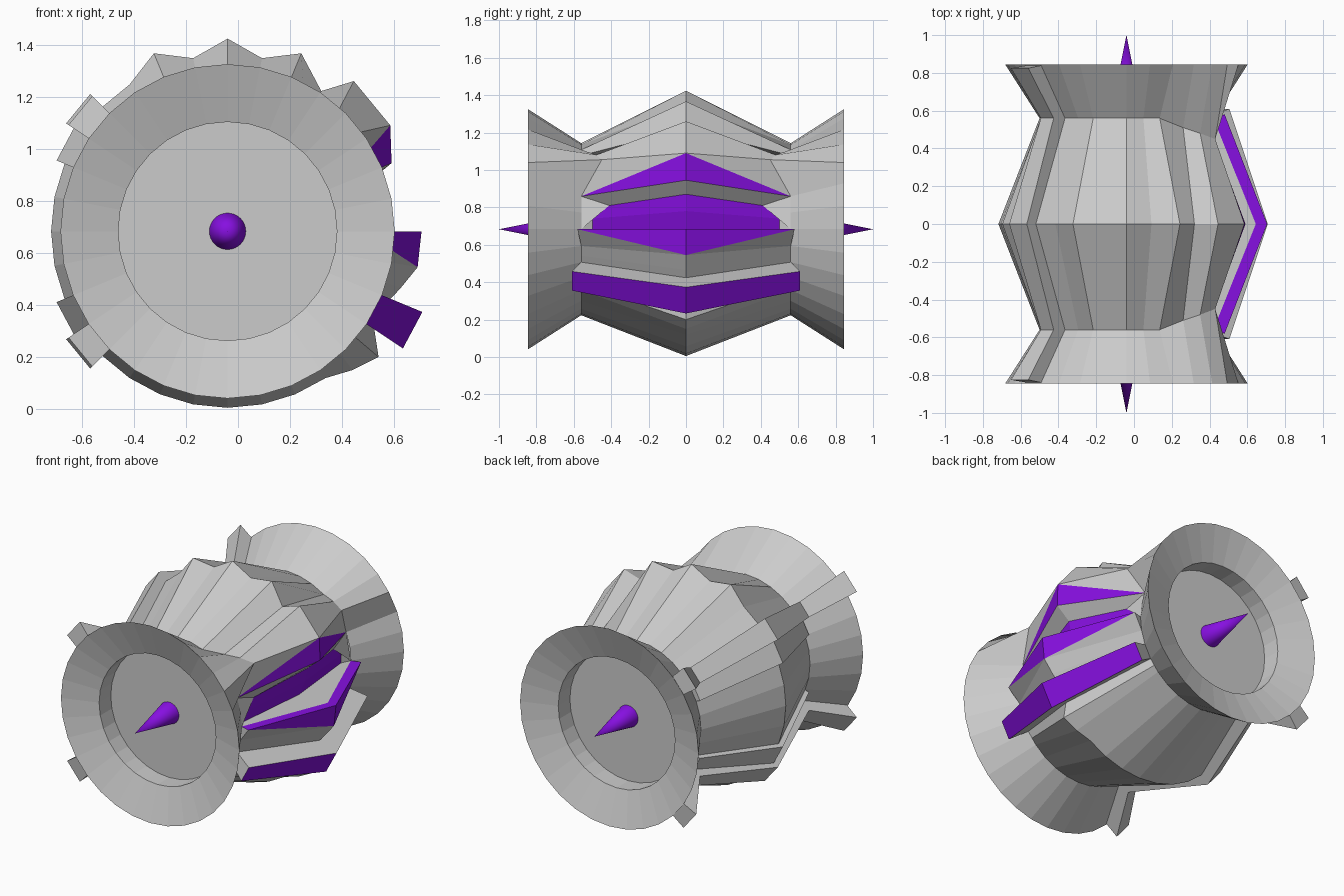
import bpy, bmesh
from math import sin, cos, tau
from mathutils import Vector

CX, CZ, N = -0.04, 0.683, 32
R_MID, R_NECK, R_RIM = 0.678, 0.46, 0.642
Y_NECK, Y_RIM = 0.56, 0.845

old = bpy.data.objects.get("Cube")
if old:
    bpy.data.objects.remove(old)


def material(name, rgb):
    m = bpy.data.materials.new(name)
    m.use_nodes = True
    m.diffuse_color = (*rgb, 1)
    m.node_tree.nodes["Principled BSDF"].inputs["Base Color"].default_value = (*rgb, 1)
    return m


MATS = [material("light_grey", (0.6, 0.6, 0.6)), material("vivid_purple", (0.24, 0.005, 0.75))]


def polar(i, r, y):
    # Point on a ring round the y axis, step 0 at the top, turning towards +x
    a = tau * i / N
    return Vector((CX + r * sin(a), y, CZ + r * cos(a)))


def finish(bm, name):
    bmesh.ops.remove_doubles(bm, verts=bm.verts, dist=0.0005)
    bmesh.ops.recalc_face_normals(bm, faces=bm.faces)
    mesh = bpy.data.meshes.new(name)
    bm.to_mesh(mesh)
    bm.free()
    for m in MATS:
        mesh.materials.append(m)
    ob = bpy.data.objects.new(name, mesh)
    bpy.context.collection.objects.link(ob)
    return ob


def face(bm, pts, mat=0):
    f = bm.faces.new([bm.verts.new(p) for p in pts])
    f.material_index = mat


# Neck vertices pulled outwards by the raised shoulder
SHOULDER = {3: (0.26, 0.51, 1.09), 4: (0.35, 0.48, 1.08), 5: (0.43, 0.45, 1.055)}


def neck(i):
    return Vector(SHOULDER[i]) if i in SHOULDER else polar(i, R_NECK, Y_NECK)


def mid(i):
    r = {0: 0.74, 2: 0.74, 30: 0.74, 3: 0.648}.get(i, R_MID)
    return polar(i, r, 0)


def at(x, z):
    return Vector((x, 0, z))


# Section pairs (middle, neck, colour of the face that follows)
sections = [(mid(i), neck(i), "grey") for i in range(4)]
sections += [
    (at(0.445, 1.26), neck(4), "grey"),
    (at(0.585, 1.09), neck(5), "lower_triangle"),
    (at(0.59, 0.945), neck(6), "grey"),
    (at(0.50, 0.87), Vector((0.40, 0.41, 0.81)), "purple"),
    (at(0.48, 0.78), Vector((0.39, 0.50, 0.74)), "purple"),
    (at(0.44, 0.683), Vector((0.39, 0.50, 0.683)), "grey"),
    (at(0.645, 0.683), neck(8), "purple"),
    (at(0.705, 0.683), Vector((0.48, 0.58, 0.683)), "upper_triangle"),
    (at(0.69, 0.545), neck(9), "grey"),
    (at(0.625, 0.465), neck(9).lerp(neck(10), 0.6), "grey"),
]
sections += [(mid(10), neck(10), "grey"), (mid(11), neck(11), "grey"),
             (at(0.54, 0.20), neck(11).lerp(neck(12), 0.5), "grey"),
             (at(0.44, 0.15), neck(12), "grey")]
sections += [(mid(i), neck(i), "grey") for i in range(13, N)]

# Barrel body, both halves
bm = bmesh.new()
for side in (-1, 1):
    def flip(p):
        return Vector((p.x, p.y * side, p.z))
    for k, (c0, n0, kind) in enumerate(sections):
        c1, n1, _ = sections[(k + 1) % len(sections)]
        c0, n0, c1, n1 = map(flip, (c0, n0, c1, n1))
        if kind == "lower_triangle":
            face(bm, (c0, n1, c1), 1)
            face(bm, (c0, n0, n1))
        elif kind == "upper_triangle":
            face(bm, (c0, n0, c1), 1)
            face(bm, (n0, n1, c1))
        else:
            face(bm, (c0, n0, n1, c1), int(kind == "purple"))
    # End walls of the side recess and the shelf
    wall = [flip(sections[k][1]) for k in range(6, 11)]
    for a, b in zip(wall[:-2], wall[1:-1]):
        face(bm, (wall[-1], a, b))
    face(bm, [flip(sections[k][1]) for k in (10, 11, 12)])
finish(bm, "barrel_body")

# Flared end dishes with recessed discs, and the purple spikes
for side, label in ((-1, "front"), (1, "back")):
    bm = bmesh.new()
    rings = [[Vector((neck(i).x, neck(i).y * side, neck(i).z)) for i in range(N)]]
    for r, y in ((R_RIM, Y_RIM), (0.42, 0.77), (0.42, 0.65)):
        rings.append([polar(i, r, y * side) for i in range(N)])
    for a, b in zip(rings, rings[1:]):
        for i in range(N):
            j = (i + 1) % N
            face(bm, (a[i], a[j], b[j], b[i]))
    face(bm, rings[-1])
    finish(bm, label + "_dish")

    bm = bmesh.new()
    tip = Vector((CX, side, CZ))
    base = [polar(i, 0.07, 0.65 * side) for i in range(N)]
    for i in range(N):
        face(bm, (base[i], base[(i + 1) % N], tip), 1)
    face(bm, base, 1)
    finish(bm, label + "_spike")


def rib(name, i, stations, outer_mat=0):
    # Raised strip over one ring step; stations are (inner r, inner y, outer r, outer y)
    bm = bmesh.new()
    full = [(a, -b, c, -d) for a, b, c, d in stations[:0:-1]] + stations
    loops = [[polar(i, a, b), polar(i + 1, a, b), polar(i + 1, c, d), polar(i, c, d)]
             for a, b, c, d in full]
    for p, q in zip(loops, loops[1:]):
        for k in range(4):
            m = (k + 1) % 4
            face(bm, (p[k], p[m], q[m], q[k]), outer_mat if k == 2 else 0)
    face(bm, loops[0])
    face(bm, loops[-1])
    finish(bm, name)


# Purple-faced bar on the left flank
rib("purple_bar", 10, [(R_MID, 0, 0.81, 0), (R_NECK, Y_NECK, 0.59, 0.61)], 1)

# Long ribs across dishes and body, with low ribs beside them
long_rib = [(R_MID - 0.01, 0, 0.746, 0), (R_NECK - 0.01, Y_NECK, 0.545, Y_NECK),
            (R_RIM - 0.01, Y_RIM - 0.005, 0.735, 0.825)]
low_rib = [(R_MID - 0.01, 0, 0.711, 0), (R_NECK - 0.01, Y_NECK, 0.49, Y_NECK)]
for label, i, j in (("upper", 27, 26), ("lower", 20, 21)):
    rib(label + "_long_rib", i, long_rib)
    rib(label + "_low_rib", j, low_rib)

# Smooth spikes only
for label in ("front", "back"):
    ob = bpy.data.objects[label + "_spike"]
    for p in ob.data.polygons:
        p.use_smooth = len(p.vertices) == 3
